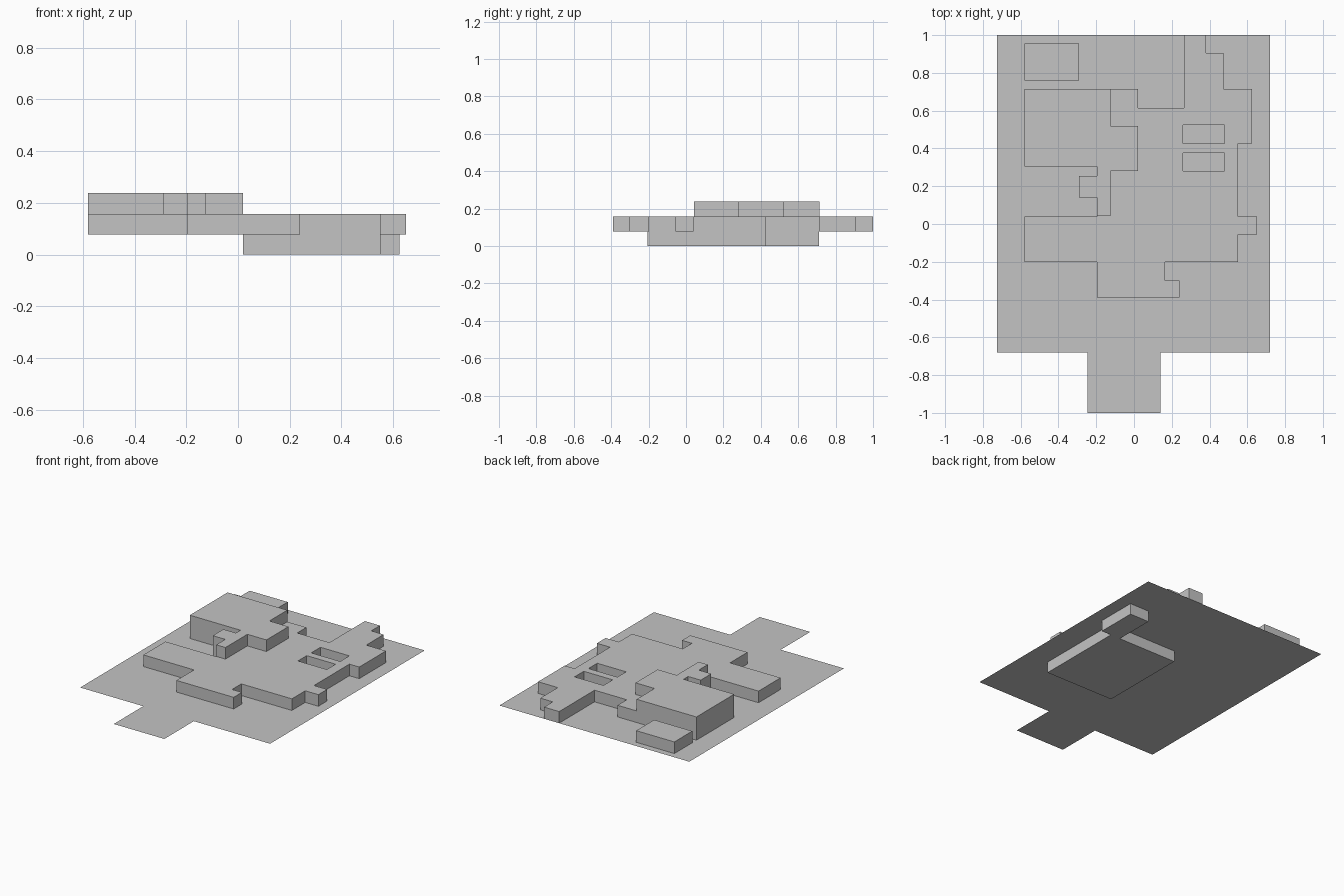
import bpy, bmesh

if "Cube" in bpy.data.objects:
    bpy.data.objects.remove(bpy.data.objects["Cube"])

grey = bpy.data.materials.new("plain_grey")
grey.diffuse_color = (0.55, 0.55, 0.55, 1)
grey.use_nodes = True
grey.node_tree.nodes["Principled BSDF"].inputs["Base Color"].default_value = grey.diffuse_color

GROUND, FLOOR, ROOF = 0.077, 0.157, 0.237


def rect(x0, x1, y0, y1):
    return [(x0, y0), (x1, y0), (x1, y1), (x0, y1)]


def slab(name, loops, z0, z1=None, open_z=None):
    """Fill plan loops (extra loops are holes) and raise them into walls, leaving the hidden side open."""
    bm = bmesh.new()
    for loop in loops:
        vs = [bm.verts.new((x, y, z0)) for x, y in loop]
        for a, b in zip(vs, vs[1:] + vs[:1]):
            bm.edges.new((a, b))
    bmesh.ops.triangle_fill(bm, edges=bm.edges[:], use_beauty=True, normal=(0, 0, 1))
    if z1 is None:
        for f in bm.faces:
            f.normal_update()
            if f.normal.z < 0:
                f.normal_flip()
    else:
        caps = bm.faces[:]
        ext = bmesh.ops.extrude_face_region(bm, geom=caps, use_keep_orig=True)
        top = [g for g in ext["geom"] if isinstance(g, bmesh.types.BMVert)]
        bmesh.ops.translate(bm, verts=top, vec=(0, 0, z1 - z0))
        bmesh.ops.recalc_face_normals(bm, faces=bm.faces[:])
        hidden = [f for f in bm.faces if all(abs(v.co.z - open_z) < 1e-4 for v in f.verts)]
        bmesh.ops.delete(bm, geom=hidden, context='FACES')
    me = bpy.data.meshes.new(name)
    bm.to_mesh(me)
    bm.free()
    me.materials.append(grey)
    ob = bpy.data.objects.new(name, me)
    bpy.context.collection.objects.link(ob)
    return ob


# Thin plot of land with a driveway tab at the front
slab("plot", [[(-0.725, 1), (-0.725, -0.68), (-0.245, -0.68), (-0.245, -1),
               (0.14, -1), (0.14, -0.68), (0.72, -0.68), (0.72, 1)]], GROUND)

# Notch and bump on the left wall, shared by both upper storeys
left_wall = [(-0.195, 0.14), (-0.29, 0.14), (-0.29, 0.255), (-0.195, 0.255),
             (-0.195, 0.305), (-0.58, 0.305), (-0.58, 0.715)]

# Ground storey with two light wells
ground_plan = [
    (0.02, 0.715), (0.02, 0.615), (0.265, 0.615), (0.265, 1), (0.38, 1), (0.38, 0.905),
    (0.475, 0.905), (0.475, 0.715), (0.625, 0.715), (0.625, 0.425), (0.55, 0.425),
    (0.55, 0.04), (0.65, 0.04), (0.65, -0.055), (0.55, -0.055), (0.55, -0.2),
    (0.165, -0.2), (0.165, -0.3), (0.24, -0.3), (0.24, -0.39), (-0.195, -0.39),
    (-0.195, -0.2), (-0.58, -0.2), (-0.58, 0.04), (-0.195, 0.04)] + left_wall
wells = [rect(0.26, 0.48, 0.425, 0.525), rect(0.26, 0.48, 0.28, 0.375)]
slab("ground_storey", [ground_plan] + wells, GROUND, FLOOR, GROUND)

# Upper storey
upper_plan = [(-0.125, 0.715), (-0.125, 0.52), (0.02, 0.52), (0.02, 0.28),
              (-0.125, 0.28), (-0.125, 0.042), (-0.195, 0.042)] + left_wall
slab("upper_storey", [upper_plan], FLOOR, ROOF, FLOOR)

# Detached outbuilding in the back corner
slab("outbuilding", [rect(-0.58, -0.29, 0.76, 0.955)], GROUND, FLOOR, GROUND)

# Basement below the plot
slab("basement", [[(0.02, -0.205), (0.55, -0.205), (0.55, 0.425), (0.625, 0.425),
                   (0.625, 0.71), (0.475, 0.71), (0.475, 0.425), (0.02, 0.425)]],
     0.0, GROUND, GROUND)
